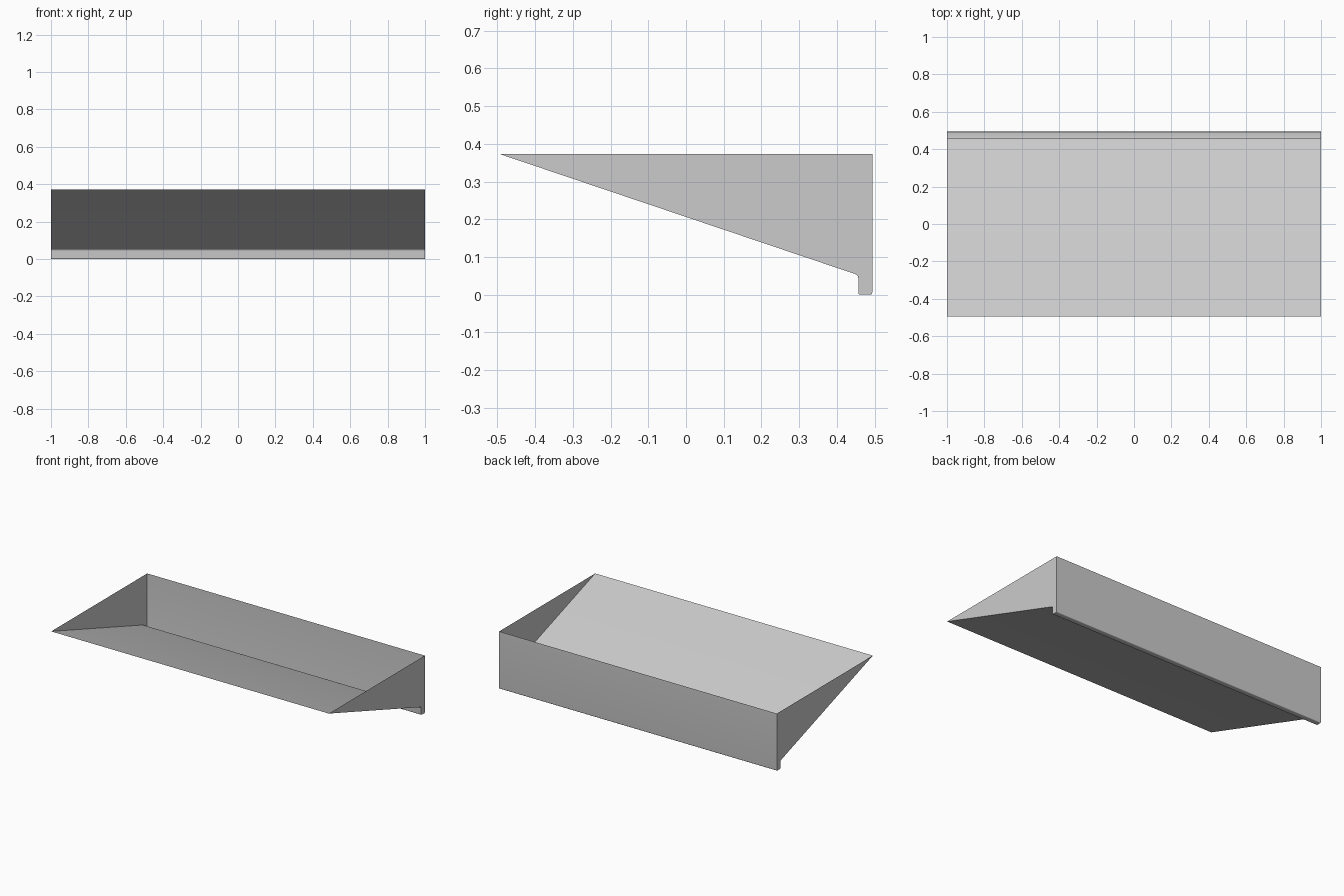
import bpy
from mathutils import Vector

if "Cube" in bpy.data.objects:
    bpy.data.objects.remove(bpy.data.objects["Cube"])

HALF_W = 1.0

# side profile (y, z, fillet radius): front rim, slope, drip lip, back rim
CORNERS = [(-0.494, 0.373, 0), (0.457, 0.052, 0.010), (0.457, 0.0, 0.006),
           (0.494, 0.0, 0.006), (0.494, 0.373, 0)]


def fillet_profile(corners, steps=5):
    pts = []
    for i, (y, z, r) in enumerate(corners):
        p = Vector((y, z))
        if r == 0:
            pts.append(p)
            continue
        a = p + (Vector(corners[i - 1][:2]) - p).normalized() * r
        b = p + (Vector(corners[i + 1][:2]) - p).normalized() * r
        for k in range(steps + 1):
            t = k / steps
            pts.append(a * (1 - t) ** 2 + p * 2 * t * (1 - t) + b * t * t)
    return pts


def add_mesh(name, verts, faces):
    me = bpy.data.meshes.new(name)
    me.from_pydata(verts, [], faces)
    ob = bpy.data.objects.new(name, me)
    bpy.context.collection.objects.link(ob)
    return ob


profile = fillet_profile(CORNERS)
n = len(profile)

# thin bent sheet: sloped floor, hollow lip and back wall (open top)
verts = [(x, p.x, p.y) for x in (-HALF_W, HALF_W) for p in profile]
faces = [(i, i + 1, n + i + 1, n + i) for i in range(n - 1)]
sheet = add_mesh("tray_sheet", verts, faces)
bpy.context.view_layer.objects.active = sheet
sheet.select_set(True)
bpy.ops.object.shade_smooth_by_angle(angle=0.6)

# flat end panels closing both sides
for name, x in (("left_end_panel", -HALF_W), ("right_end_panel", HALF_W)):
    order = list(range(n)) if x > 0 else list(range(n))[::-1]
    add_mesh(name, [(x, p.x, p.y) for p in profile], [order])
